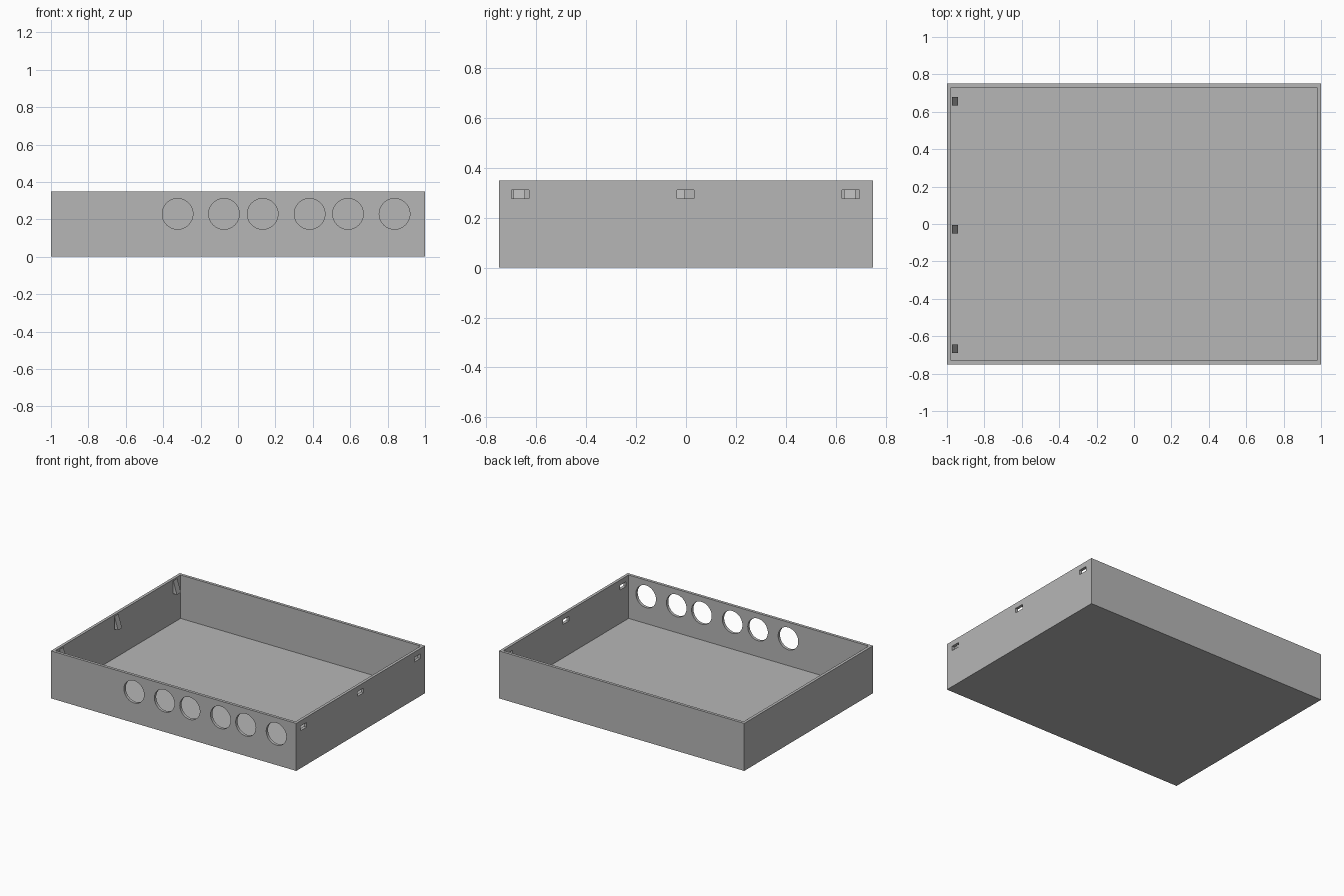
import bpy, bmesh, math
from mathutils import Matrix

if "Cube" in bpy.data.objects:
    bpy.data.objects.remove(bpy.data.objects["Cube"], do_unlink=True)

HEIGHT, WALL = 0.35, 0.03

grey = bpy.data.materials.new("plain grey")
grey.use_nodes = True
colour = (0.47, 0.47, 0.47, 1)
grey.diffuse_color = colour
grey.node_tree.nodes["Principled BSDF"].inputs["Base Color"].default_value = colour


def finish(name, bm):
    bmesh.ops.recalc_face_normals(bm, faces=bm.faces)
    mesh = bpy.data.meshes.new(name)
    bm.to_mesh(mesh)
    bm.free()
    mesh.materials.append(grey)
    obj = bpy.data.objects.new(name, mesh)
    bpy.context.collection.objects.link(obj)
    return obj


def add_box(bm, low, high):
    size = [b - a for a, b in zip(low, high)]
    centre = [(a + b) / 2 for a, b in zip(low, high)]
    matrix = Matrix.Translation(centre) @ Matrix.Diagonal((*size, 1))
    bmesh.ops.create_cube(bm, size=1, matrix=matrix)


# Open tray: a block whose top face is inset and pushed down to the floor
bm = bmesh.new()
add_box(bm, (-1, -0.75, 0), (1, 0.75, HEIGHT))
top = max(bm.faces, key=lambda f: f.calc_center_median().z)
bmesh.ops.inset_region(bm, faces=[top], thickness=WALL)
hole = bmesh.ops.extrude_discrete_faces(bm, faces=[top])["faces"][0]
bmesh.ops.translate(bm, verts=hole.verts, vec=(0, 0, WALL - HEIGHT))
tray = finish("tray", bm)

# Cutters: round ports in the front wall, latch slots in the left wall
bm = bmesh.new()
for x in (-0.323, -0.075, 0.132, 0.383, 0.588, 0.837):
    matrix = Matrix.Translation((x, -0.735, 0.229)) @ Matrix.Rotation(math.pi / 2, 4, "X")
    bmesh.ops.create_cone(bm, cap_ends=True, segments=48, radius1=0.082,
                          radius2=0.082, depth=0.1, matrix=matrix)
for y in (-0.664, -0.002, 0.66):
    add_box(bm, (0.95, y - 0.035, 0.277), (1.05, y + 0.035, 0.311))
cutter = finish("opening_cutter", bm)
cutter.hide_render = True
cutter.hide_viewport = True

cut = tray.modifiers.new("openings", "BOOLEAN")
cut.object = cutter
cut.operation = "DIFFERENCE"
cut.solver = "EXACT"

# Apply the cut and drop the cutter
cutter.hide_viewport = False
bpy.context.view_layer.objects.active = tray
tray.select_set(True)
bpy.ops.object.modifier_apply(modifier=cut.name)
bpy.data.objects.remove(cutter, do_unlink=True)
bpy.ops.object.shade_smooth_by_angle(angle=math.radians(30))

# Snap wedges on the inside of the right wall, widening downwards
for name, y in (("front", -0.668), ("middle", -0.028), ("back", 0.657)):
    bm = bmesh.new()
    profile = ((-0.972, 0.345), (-0.972, 0.25), (-0.942, 0.25))
    face = bm.faces.new([bm.verts.new((x, y - 0.023, z)) for x, z in profile])
    side = bmesh.ops.extrude_face_region(bm, geom=[face])["geom"]
    bmesh.ops.translate(bm, vec=(0, 0.046, 0),
                        verts=[v for v in side if isinstance(v, bmesh.types.BMVert)])
    finish(name + "_snap_wedge", bm)
